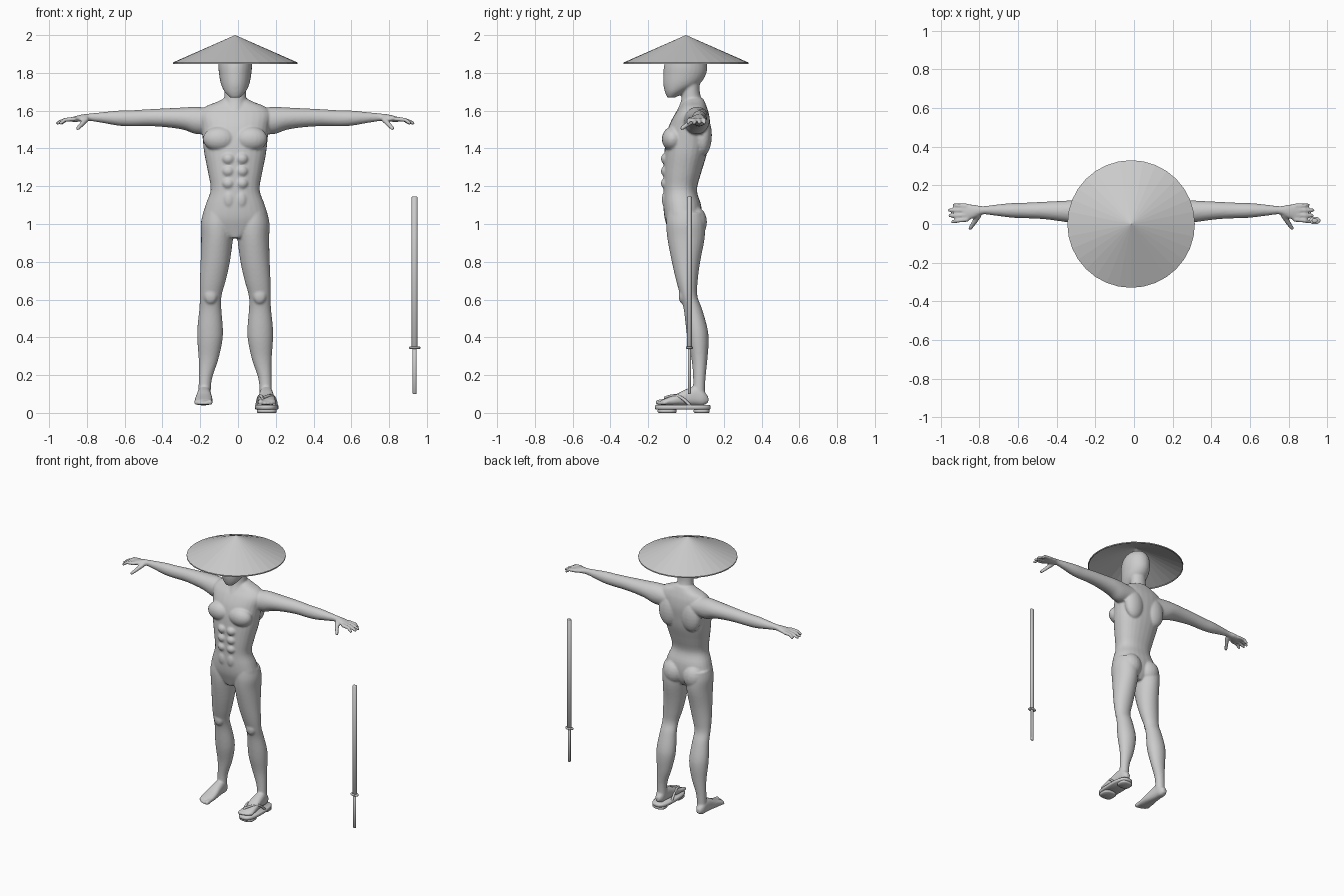
import bpy, bmesh
from math import cos, sin, pi
from mathutils import Vector, Matrix

if "Cube" in bpy.data.objects:
    bpy.data.objects.remove(bpy.data.objects["Cube"])

CX = -0.015  # body centre line


def new_object(name, bm, smooth=True):
    bmesh.ops.recalc_face_normals(bm, faces=bm.faces)
    me = bpy.data.meshes.new(name)
    bm.to_mesh(me)
    bm.free()
    for p in me.polygons:
        p.use_smooth = smooth
    ob = bpy.data.objects.new(name, me)
    bpy.context.collection.objects.link(ob)
    return ob


def loft(bm, axis, secs, power=2.0, steps=4, n=28):
    """Skin oval rings; each section is (t, a_min, a_max, b_min, b_max)."""
    secs = [Vector(s) for s in secs]
    rows = []
    for i in range(len(secs) - 1):
        p0, p1, p2 = secs[max(i - 1, 0)], secs[i], secs[i + 1]
        p3 = secs[min(i + 2, len(secs) - 1)]
        for k in range(steps):
            u = k / steps
            rows.append(0.5 * (2 * p1 + (p2 - p0) * u + (2 * p0 - 5 * p1 + 4 * p2 - p3) * u * u
                               + (3 * p1 - p0 - 3 * p2 + p3) * u ** 3))
    rows.append(secs[-1])
    rings = []
    for t, a0, a1, b0, b1 in rows:
        ring = []
        for j in range(n):
            c, s = cos(2 * pi * j / n), sin(2 * pi * j / n)
            c = abs(c) ** (2 / power) * (1 if c > 0 else -1)
            s = abs(s) ** (2 / power) * (1 if s > 0 else -1)
            a = (a0 + a1) / 2 + c * (a1 - a0) / 2
            b = (b0 + b1) / 2 + s * (b1 - b0) / 2
            ring.append(bm.verts.new({'x': (t, a, b), 'y': (a, t, b), 'z': (a, b, t)}[axis]))
        rings.append(ring)
    for r, q in zip(rings, rings[1:]):
        for j in range(n):
            bm.faces.new((r[j], r[(j + 1) % n], q[(j + 1) % n], q[j]))
    bm.faces.new(rings[0])
    bm.faces.new(rings[-1])


def ball(bm, c, r):
    m = Matrix.Translation(c) @ Matrix.Diagonal((*r, 1))
    bmesh.ops.create_uvsphere(bm, u_segments=20, v_segments=12, radius=1, matrix=m)


def digit(bm, pts, r0, r1):
    """Tapered finger or toe through the points."""
    for i, (a, b) in enumerate(zip(pts, pts[1:])):
        a, b = Vector(a), Vector(b)
        ra = r0 + (r1 - r0) * i / (len(pts) - 1)
        rb = r0 + (r1 - r0) * (i + 1) / (len(pts) - 1)
        rot = (b - a).to_track_quat('Z', 'Y').to_matrix().to_4x4()
        bmesh.ops.create_cone(bm, cap_ends=True, segments=14, radius1=ra, radius2=rb,
                              depth=(b - a).length, matrix=Matrix.Translation((a + b) / 2) @ rot)
        ball(bm, a, (ra,) * 3)
        ball(bm, b, (rb,) * 3)


# One side of the body: leg, foot, arm, hand, muscles
bm = bmesh.new()
loft(bm, 'z', [(1.06, .02, .17, -.10, .09), (1.0, .008, .182, -.105, .10), (.92, .012, .18, -.098, .098),
               (.8, .028, .183, -.075, .075), (.7, .05, .187, -.052, .062), (.62, .072, .187, -.03, .06),
               (.55, .073, .19, -.012, .085), (.45, .065, .2, .0, .113), (.38, .068, .2, .01, .12),
               (.28, .09, .193, .03, .113), (.18, .123, .193, .038, .103), (.09, .13, .195, .035, .1)])
loft(bm, 'y', [(.118, .15, .18, .055, .085), (.09, .135, .195, .04, .12), (.05, .13, .2, .04, .14),
               (0, .125, .205, .04, .125), (-.05, .12, .212, .04, .1), (-.1, .12, .215, .04, .08),
               (-.125, .125, .21, .043, .07)], power=2.5)
for x, tip in ((.134, -.146), (.157, -.145), (.174, -.138), (.191, -.128), (.205, -.115)):
    r = .015 if x < .14 else .011
    digit(bm, [(x, -.09, .062), (x, tip, .041 + r)], r, r)
loft(bm, 'x', [(.1, -.02, .12, 1.48, 1.61), (.2, -.01, .125, 1.475, 1.62), (.27, .0, .125, 1.498, 1.617),
               (.35, .012, .12, 1.511, 1.613), (.45, .025, .115, 1.518, 1.608), (.55, .03, .11, 1.517, 1.602),
               (.62, .033, .108, 1.521, 1.6), (.7, .043, .1, 1.535, 1.592), (.77, .05, .092, 1.545, 1.585),
               (.81, .032, .1, 1.543, 1.58), (.85, .018, .103, 1.54, 1.57), (.868, .02, .1, 1.542, 1.564)])
for y, end, spread in ((.094, .925, .004), (.07, .95, .002), (.046, .947, -.004), (.023, .932, -.012)):
    digit(bm, [(.85, y, 1.556), (.9, y + spread / 2, 1.552), (end - .009, y + spread, 1.535)], .0125, .0095)
digit(bm, [(.79, .045, 1.553), (.812, .008, 1.528), (.833, -.022, 1.506)], .016, .0105)
ball(bm, (.13, -.015, .62), (.036, .024, .045))        # kneecap
ball(bm, (.078, .045, 1.01), (.076, .066, .085))       # buttock
ball(bm, (.083, -.07, 1.45), (.088, .058, .066))       # chest
ball(bm, (.09, .09, 1.47), (.075, .047, .11))          # shoulder blade
for z in (1.345, 1.28, 1.215):                         # abdominals
    ball(bm, (.036, -.105, z), (.033, .028, .031))
ball(bm, (.033, -.098, 1.13), (.034, .03, .055))

# Mirror the side, then add the central parts
dup = bmesh.ops.duplicate(bm, geom=bm.verts[:] + bm.edges[:] + bm.faces[:])
bmesh.ops.scale(bm, vec=(-1, 1, 1), verts=[g for g in dup['geom'] if isinstance(g, bmesh.types.BMVert)])


def centred(rows):
    return [(z, -w, w, y0, y1) for z, w, y0, y1 in rows]


loft(bm, 'z', centred([(.925, .04, -.08, .05), (.97, .14, -.095, .075), (1.03, .172, -.113, .085),
                       (1.1, .157, -.12, .08), (1.18, .13, -.12, .058), (1.27, .143, -.12, .08),
                       (1.37, .163, -.115, .11), (1.45, .172, -.107, .122), (1.52, .18, -.09, .128),
                       (1.58, .19, -.06, .122), (1.62, .16, -.03, .11), (1.645, .1, -.015, .1),
                       (1.665, .06, -.005, .09)]), power=2.3)
loft(bm, 'z', centred([(1.58, .07, -.06, .11), (1.64, .06, -.03, .09), (1.7, .057, -.02, .073),
                       (1.78, .057, -.02, .075)]))
loft(bm, 'z', centred([(1.67, .028, -.1, -.055), (1.7, .056, -.112, .0), (1.74, .075, -.12, .07),
                       (1.79, .085, -.12, .105), (1.84, .089, -.116, .112), (1.89, .083, -.1, .105),
                       (1.93, .058, -.07, .08), (1.95, .025, -.03, .04)]))
body = new_object("body", bm)
body.location.x = CX
rem = body.modifiers.new("blend", 'REMESH')
rem.mode = 'VOXEL'
rem.voxel_size = .0065
rem.use_smooth_shade = True
sm = body.modifiers.new("soften", 'SMOOTH')
sm.factor, sm.iterations = .5, 4

# Wide conical straw hat, open underneath
bm = bmesh.new()
bmesh.ops.create_cone(bm, cap_ends=False, segments=32, radius1=.33, radius2=.0005, depth=.145,
                      matrix=Matrix.Translation((CX, 0, 1.9275)))
rim = [e for e in bm.edges if all(v.co.z < 1.9 for v in e.verts)]
low = bmesh.ops.extrude_edge_only(bm, edges=rim)['geom']
bmesh.ops.translate(bm, vec=(0, 0, -.008), verts=[v for v in low if isinstance(v, bmesh.types.BMVert)])
hat = new_object("hat", bm, smooth=False)
sol = hat.modifiers.new("thickness", 'SOLIDIFY')
sol.thickness, sol.offset = .006, -1

# Sandal on one foot: sole with toe and heel pads
bm = bmesh.new()
for z0, z1, x0, x1, y0, y1 in ((.018, .042, .09, .215, -.165, .13),
                               (0, .02, .1, .205, -.15, -.05), (0, .02, .105, .2, .04, .125)):
    e = .005
    loft(bm, 'z', [(z0, x0 + e, x1 - e, y0 + e, y1 - e), (z0 + e, x0, x1, y0, y1),
                   (z1 - e, x0, x1, y0, y1), (z1, x0 + e, x1 - e, y0 + e, y1 - e)], power=2.8, steps=1)
new_object("sandal_sole", bm)

# Sandal straps meeting between the toes
cu = bpy.data.curves.new("sandal_straps", 'CURVE')
cu.dimensions = '3D'
cu.bevel_depth, cu.bevel_resolution, cu.use_fill_caps = .008, 2, True
for pts in ([(.1, .02, .04), (.106, -.02, .085), (.122, -.075, .092), (.131, -.112, .078), (.131, -.122, .045)],
            [(.203, .02, .04), (.198, -.02, .085), (.165, -.075, .095), (.133, -.112, .079)]):
    sp = cu.splines.new('NURBS')
    sp.points.add(len(pts) - 1)
    for p, co in zip(sp.points, pts):
        p.co = (*co, 1)
    sp.use_endpoint_u, sp.order_u, sp.resolution_u = True, 3, 6
bpy.context.collection.objects.link(bpy.data.objects.new("sandal_straps", cu))

# Sheathed sword standing upside down beside the body
for name, z0, z1, rx, ry in (("sword_scabbard", .345, 1.145, .0155, .0125),
                             ("sword_handle", .1, .345, .0105, .0085),
                             ("sword_guard", .339, .351, .03, .019)):
    bm = bmesh.new()
    e = .003
    loft(bm, 'z', [(z0, .935 - rx + e, .935 + rx - e, .018 - ry + e, .018 + ry - e),
                   (z0 + e, .935 - rx, .935 + rx, .018 - ry, .018 + ry),
                   (z1 - e, .935 - rx, .935 + rx, .018 - ry, .018 + ry),
                   (z1, .935 - rx + e, .935 + rx - e, .018 - ry + e, .018 + ry - e)], steps=1)
    new_object(name, bm)
